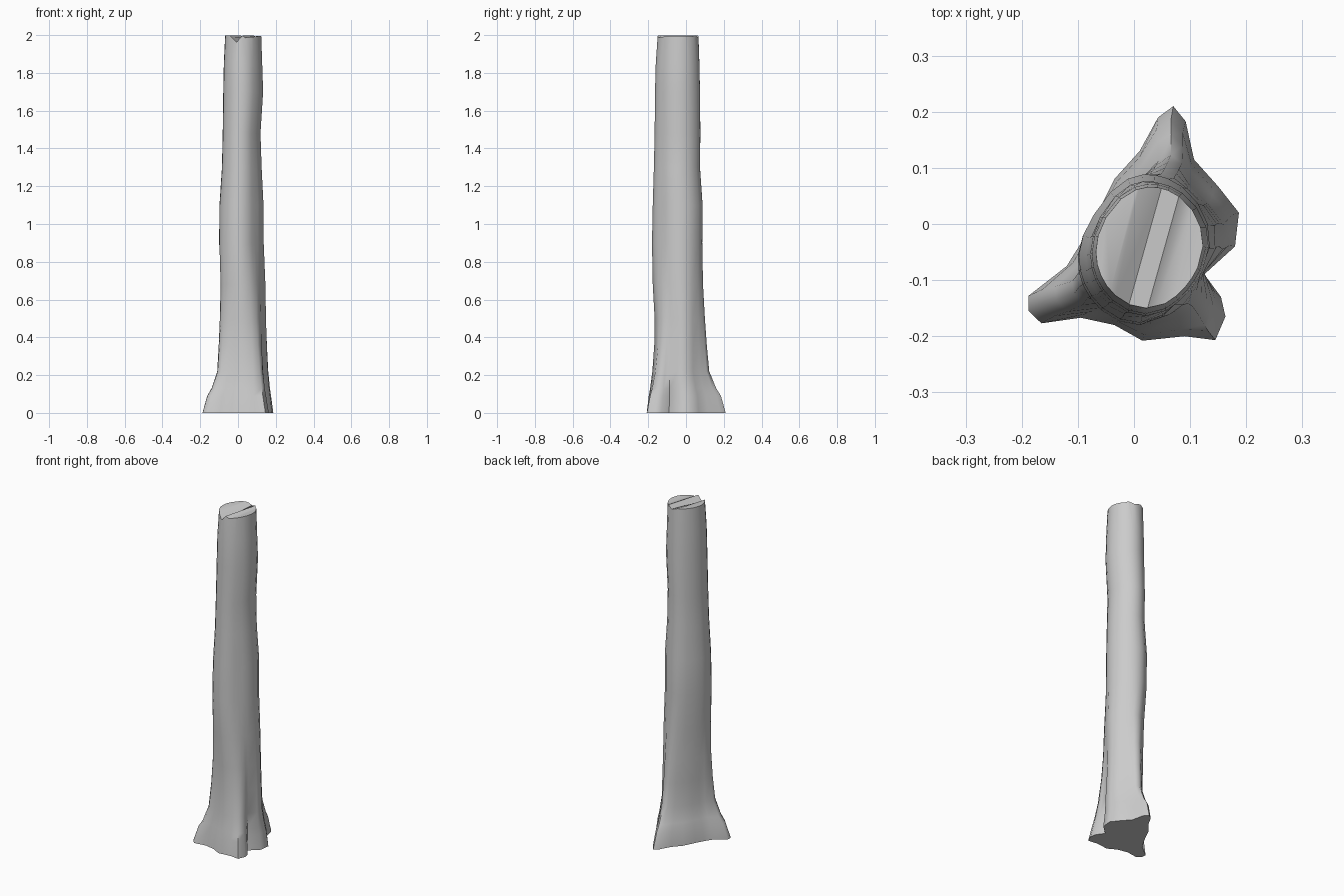
import bpy, bmesh, math
from mathutils import Vector

if "Cube" in bpy.data.objects:
    bpy.data.objects.remove(bpy.data.objects["Cube"])

# Root outline on the ground, clockwise from the back root
BASE = [(.07, .21), (.092, .183), (.107, .115), (.15, .067), (.187, .02), (.18, -.04),
        (.125, -.09), (.155, -.13), (.163, -.165), (.145, -.207), (.09, -.20), (.015, -.208),
        (-.035, -.18), (-.095, -.167), (-.165, -.177), (-.188, -.155), (-.188, -.128),
        (-.12, -.075), (-.095, -.035), (-.07, .01), (-.035, .08), (.01, .13), (.043, .19)]

# Trunk levels: z, x min, x max, y min, y max, amount of root shape, flattening
LEVELS = [(0, -.188, .187, -.208, .21, 1, .2), (.09, -.163, .175, -.197, .185, .87, .2),
          (.13, -.140, .169, -.190, .16, .76, .2), (.22, -.110, .16, -.178, .123, .55, .2),
          (.36, -.102, .153, -.168, .11, .38, .2), (.50, -.096, .148, -.166, .10, .25, .2),
          (.68, -.092, .145, -.176, .09, .1, .2), (.90, -.100, .136, -.180, .086, 0, .18),
          (1.10, -.098, .135, -.176, .088, 0, .16), (1.30, -.085, .125, -.170, .074, 0, .14),
          (1.48, -.081, .119, -.166, .076, 0, .12), (1.70, -.078, .133, -.164, .074, 0, .1),
          (1.85, -.075, .128, -.160, .071, 0, .09), (2.0, -.068, .123, -.150, .066, 0, .08)]

# Broken top: distance across the splinters, height
BREAK = [(-.13, 2.0), (-.02, 1.997), (.02, 1.962), (.055, 1.997),
         (.068, 1.986), (.1, 1.99), (.16, 2.0)]
SLANT = .28


def break_height(x, y):
    u = x - SLANT * (y + .04)
    fade = min(1, max(.3, 1 - (y + .12) * 3.5))
    for (a, ha), (b, hb) in zip(BREAK, BREAK[1:]):
        if u <= b:
            return 2 - fade * (2 - ha - (hb - ha) * (u - a) / (b - a))
    return 2.0


def fit(vals, lo, hi):
    a, b = min(vals), max(vals)
    return [lo + (v - a) / (b - a) * (hi - lo) for v in vals]


def section(x0, x1, y0, y1, w, flatten):
    cx, cy, pts = (x0 + x1) / 2, (y0 + y1) / 2, []
    start = math.atan2(.25, .04)
    for i, (bx, by) in enumerate(BASE):
        even = start - math.tau * i / len(BASE)
        polar = math.atan2(by + .04, bx - .03)
        diff = (polar - even + math.pi) % math.tau - math.pi
        t = even + diff * .5
        # flattened front right and back left sides
        dent = max(0, math.cos(t + .75)) ** 5 + .8 * max(0, math.cos(t - 2.5)) ** 5
        flat = 1 - flatten * dent
        ex = cx + (x1 - x0) / 2 * math.cos(t) * flat
        ey = cy + (y1 - y0) / 2 * math.sin(t) * flat
        pts.append((ex + (bx - ex) * w, ey + (by - ey) * w))
    return list(zip(fit([p[0] for p in pts], x0, x1), fit([p[1] for p in pts], y0, y1)))


# Trunk with flared roots
bm = bmesh.new()
rings = [[bm.verts.new((x, y, lv[0])) for x, y in section(*lv[1:])] for lv in LEVELS]
n = len(BASE)
for low, high in zip(rings, rings[1:]):
    for i in range(n):
        j = (i + 1) % n
        bm.faces.new((low[j], low[i], high[i], high[j]))
bm.faces.new(rings[0])
bm.faces.new(rings[-1][::-1])

# Splintered top
for u, h in BREAK[1:-1]:
    caps = [f for f in bm.faces if all(v.co.z > 1.999 for v in f.verts)]
    geom = set(caps)
    for f in caps:
        geom.update(f.edges)
        geom.update(f.verts)
    bmesh.ops.bisect_plane(bm, geom=list(geom), dist=1e-5, plane_co=Vector((u, -.04, 2)),
                           plane_no=Vector((1, -SLANT, 0)).normalized())
for v in bm.verts:
    if v.co.z > 1.999:
        v.co.z = break_height(v.co.x, v.co.y)
bmesh.ops.recalc_face_normals(bm, faces=bm.faces[:])

mesh = bpy.data.meshes.new("tree_trunk")
bm.to_mesh(mesh)
bm.free()
trunk = bpy.data.objects.new("tree_trunk", mesh)
bpy.context.collection.objects.link(trunk)
bpy.context.view_layer.objects.active = trunk
trunk.select_set(True)
bpy.ops.object.shade_smooth_by_angle(angle=math.radians(62))
